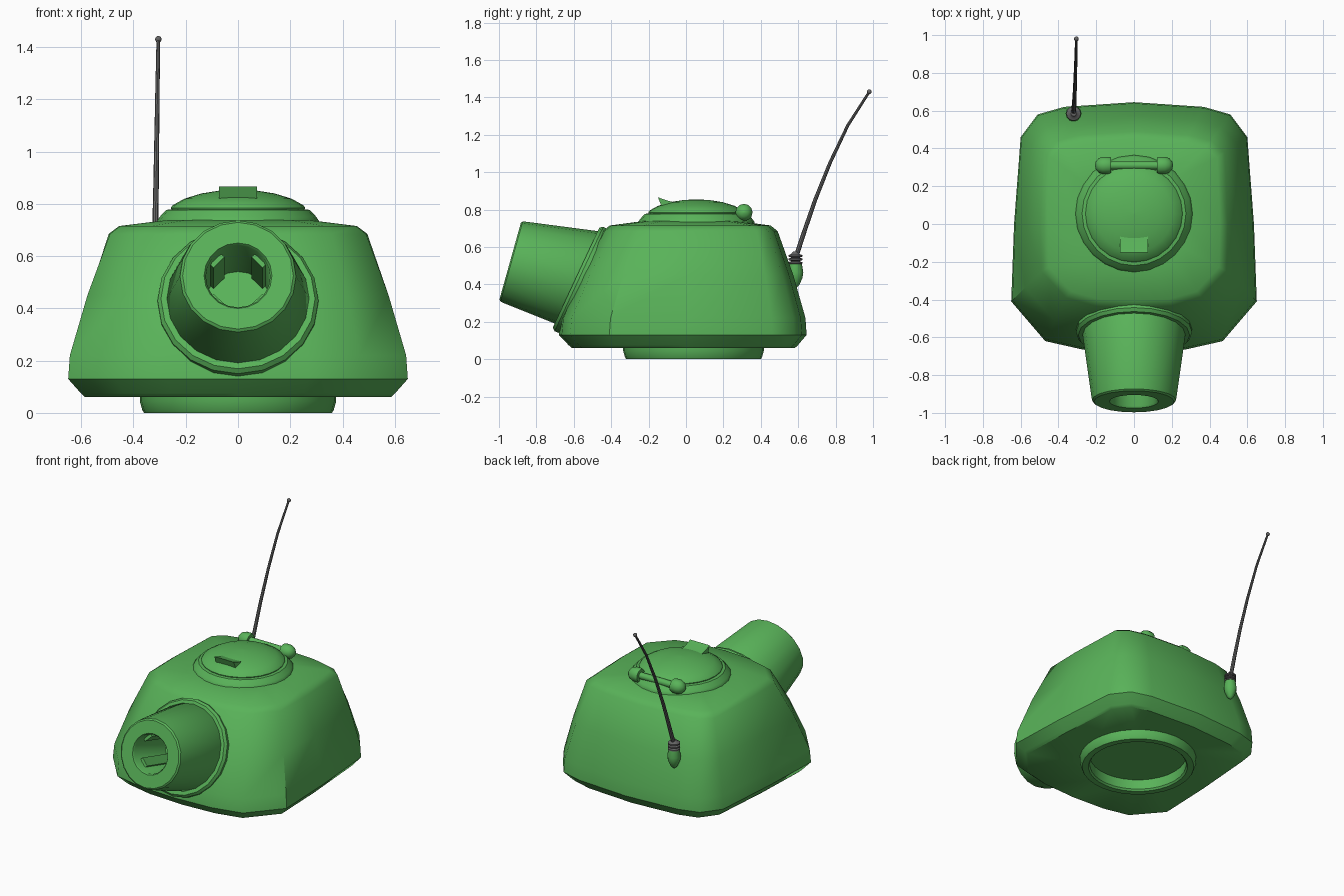
import bpy, bmesh
from math import sin, cos, pi, atan2, radians, hypot
from mathutils import Vector, Matrix

if "Cube" in bpy.data.objects:
    bpy.data.objects.remove(bpy.data.objects["Cube"])


def material(name, rgb):
    m = bpy.data.materials.new(name)
    m.diffuse_color = (*rgb, 1)
    m.use_nodes = True
    m.node_tree.nodes["Principled BSDF"].inputs["Base Color"].default_value = m.diffuse_color
    return m


GREEN = material("green_paint", (0.10, 0.45, 0.10))
DARK = material("dark_metal", (0.13, 0.13, 0.13))


def finish(bm, name, mat, angle=35):
    bmesh.ops.remove_doubles(bm, verts=bm.verts, dist=1e-5)
    bmesh.ops.recalc_face_normals(bm, faces=bm.faces)
    me = bpy.data.meshes.new(name)
    bm.to_mesh(me)
    bm.free()
    me.materials.append(mat)
    ob = bpy.data.objects.new(name, me)
    bpy.context.collection.objects.link(ob)
    bpy.ops.object.select_all(action='DESELECT')
    ob.select_set(True)
    bpy.context.view_layer.objects.active = ob
    bpy.ops.object.shade_smooth_by_angle(angle=radians(angle))
    return ob


def loft(name, rings, mat, angle=35):
    """Skin a list of equal-length point rings and cap both ends."""
    bm = bmesh.new()
    vs = [[bm.verts.new(p) for p in r] for r in rings]
    n = len(rings[0])
    for a, b in zip(vs, vs[1:]):
        for i in range(n):
            j = (i + 1) % n
            bm.faces.new((a[i], a[j], b[j], b[i]))
    bm.faces.new(vs[0][::-1])
    bm.faces.new(vs[-1])
    return finish(bm, name, mat, angle)


def ring(c, tilt, r, n=16, off=0.0):
    """Circle whose axis points to the front, raised by tilt."""
    axis = Vector((0, -cos(tilt), sin(tilt)))
    u, v = Vector((1, 0, 0)), Vector((0, sin(tilt), cos(tilt)))
    c = Vector(c) + axis * off
    return [c + r * (u * cos(2 * pi * i / n) + v * sin(2 * pi * i / n)) for i in range(n)]


def lathe(name, x, y, profile, mat, n=24, angle=35):
    """Revolve (radius, z) pairs about a vertical axis."""
    return loft(name, [ring((x, y, z), pi / 2, max(r, 0.001), n) for r, z in profile], mat, angle)


# Turret body: blend a base outline into a smaller roof outline
def mirrored(half):
    return half + [(-x, y) for x, y in half[-2:0:-1]]


base = mirrored([(0, -.68), (.27, -.665), (.47, -.62), (.65, -.41), (.635, 0),
                 (.60, .46), (.51, .58), (.37, .62), (0, .645)])
roof = mirrored([(0, -.445), (.2, -.435), (.36, -.39), (.49, -.25), (.495, 0),
                 (.48, .38), (.41, .44), (.29, .47), (0, .49)])


def section(z, t, s=1.0):
    return [((a + (c - a) * t) * s, .02 + (b + (d - b) * t - .02) * s, z)
            for (a, b), (c, d) in zip(base, roof)]


def hole(z, r=.35):
    return [(r * x / hypot(x, y), .04 + r * y / hypot(x, y), z) for x, y in base]


loft("turret_body", [hole(.42), hole(.06), section(.06, 0, .90), section(.075, 0, .925),
                     section(.13, 0), section(.22, .04), section(.45, .46), section(.685, 1),
                     section(.715, 1, .92), section(.738, 1, .55), section(.742, 1, .1)],
     GREEN, 40)

# Turret ring with an open well underneath
lathe("turret_ring", 0, .04, [(0, .40), (.31, .40), (.31, .012), (.32, 0), (.36, 0),
                              (.366, .01), (.376, .045), (.376, .08)], GREEN, 32)

# Mantlet collar
COLLAR, CT = (0, -.568, .427), radians(25)
loft("gun_collar", [ring(COLLAR, CT, r, 20, o) for o, r in
                    [(-.08, .28), (-.05, .305), (.005, .308), (.022, .295), (.022, .25)]], GREEN)

# Short wide barrel with a deep bore
MUZZLE, MT = (0, -.94, .525), radians(15.6)
loft("gun_barrel",
     [ring(MUZZLE, MT, .2, 20, -.62), ring((0, -.575, .435), CT, .274, 20)] +
     [ring(MUZZLE, MT, r, 20, o) for o, r in
      [(-.03, .226), (-.008, .222), (0, .212), (0, .13), (-.01, .123), (-.57, .123)]], GREEN)
loft("bore_end", [ring(MUZZLE, MT, .122, 20, o) for o in (-.568, -.56)], DARK)

# Ribs inside the bore
bm = bmesh.new()
axis = Vector((0, -cos(MT), sin(MT)))
u, v = Vector((1, 0, 0)), Vector((0, sin(MT), cos(MT)))
for k in range(4):
    a = pi / 4 + k * pi / 2
    rad, tan = u * cos(a) + v * sin(a), v * cos(a) - u * sin(a)
    pos = Vector(MUZZLE) - axis * .22 + rad * .118
    rot = Matrix((rad, tan, axis)).transposed().to_4x4()
    bmesh.ops.create_cube(bm, size=1, matrix=Matrix.Translation(pos) @ rot
                          @ Matrix.Diagonal((.03, .06, .3, 1)))
finish(bm, "bore_ribs", GREEN)

# Hatch: stepped rim and domed lid
lathe("hatch_rim", 0, .055, [(.31, .68), (.31, .735), (.30, .75), (.275, .777), (.25, .78)], GREEN)
lathe("hatch_lid", 0, .055, [(.25, .76), (.257, .785), (.25, .795), (.205, .82), (.14, .84),
                             (.07, .851), (0, .855)], GREEN)

# Hatch handle wedge
wedge = [(-.15, .866), (-.13, .815), (-.05, .815), (-.06, .838), (-.10, .848)]
loft("hatch_handle", [[(x, y, z) for y, z in wedge] for x in (-.073, .073)], GREEN, 20)

# Hatch hinge: rod and two rounded lugs


def x_ring(x, r, n=12):
    return [(x, .31 + r * cos(2 * pi * i / n), .785 + r * sin(2 * pi * i / n)) for i in range(n)]


loft("hinge_rod", [x_ring(x, .022) for x in (-.14, .14)], GREEN)
for side, s in (("left", -1), ("right", 1)):
    loft("hinge_lug_" + side, [x_ring(s * x, r) for x, r in
                               [(.122, .042), (.13, .046), (.165, .046), (.187, .038),
                                (.202, .022), (.207, .002)]], GREEN)

# Antenna: green socket, spring coils, bent whip and tip ball
AX, AY = -.32, .585
lathe("antenna_socket", AX, AY, [(0, .38), (.02, .395), (.038, .435), (.042, .465),
                                 (.034, .515), (0, .515)], GREEN, 12, 50)
coils = [(0, .505)]
for z in (.515, .534, .553):
    coils += [(.024, z - .009), (.038, z - .004), (.038, z + .004), (.024, z + .009)]
lathe("antenna_spring", AX, AY, coils + [(.014, .575), (0, .575)], DARK, 14, 50)
path = [(.592, .56), (.635, .69), (.69, .85), (.77, 1.05), (.865, 1.25), (.98, 1.43)]
whip = []
for i, (y, z) in enumerate(path):
    (y0, z0), (y1, z1) = path[max(i - 1, 0)], path[min(i + 1, 5)]
    whip.append(ring((AX + .015 * i / 5, y, z), atan2(z1 - z0, y0 - y1), .013 - .0012 * i, 8))
loft("antenna_whip", whip, DARK)
bm = bmesh.new()
bmesh.ops.create_uvsphere(bm, u_segments=10, v_segments=6, radius=.013,
                          matrix=Matrix.Translation((-.305, .98, 1.43)))
finish(bm, "antenna_tip", DARK, 60)
